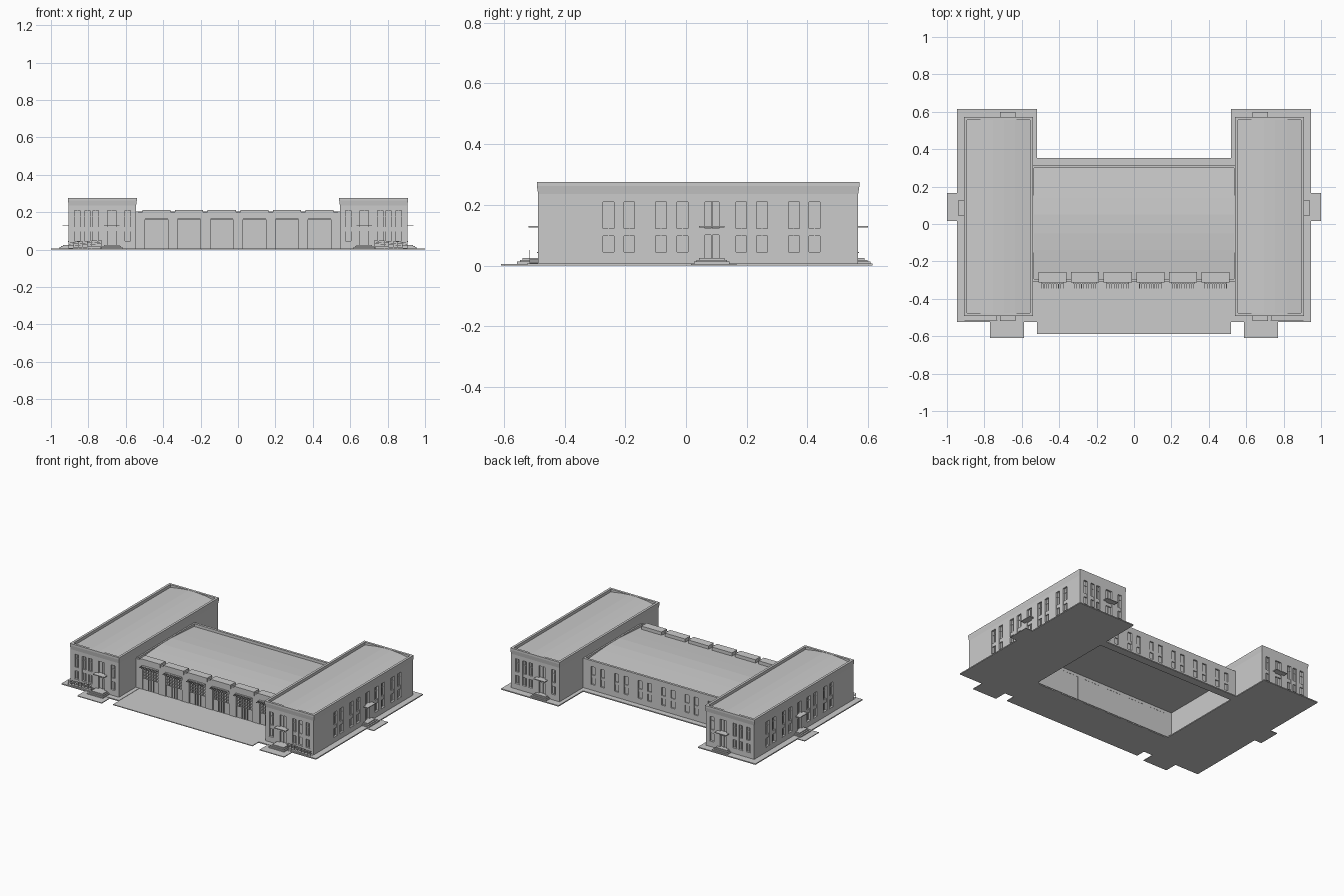
import bpy, bmesh
from mathutils import Vector

if "Cube" in bpy.data.objects:
    bpy.data.objects.remove(bpy.data.objects["Cube"])

X0, X1, Y0, Y1 = 0.545, 0.905, -0.487, 0.567      # right wing footprint


def finish(name, bm, mirror=False):
    bmesh.ops.recalc_face_normals(bm, faces=bm.faces)
    me = bpy.data.meshes.new(name)
    bm.to_mesh(me)
    bm.free()
    ob = bpy.data.objects.new(name, me)
    bpy.context.collection.objects.link(ob)
    if mirror:
        m = ob.modifiers.new("mirror", 'MIRROR')
        m.use_mirror_merge = False
    return ob


def boxes(name, items, mirror=False):
    bm = bmesh.new()
    for x0, x1, y0, y1, z0, z1 in items:
        vs = bmesh.ops.create_cube(bm, size=1)['verts']
        for v in vs:
            v.co = Vector(((x0 + x1) / 2 + v.co.x * (x1 - x0),
                           (y0 + y1) / 2 + v.co.y * (y1 - y0),
                           (z0 + z1) / 2 + v.co.z * (z1 - z0)))
    return finish(name, bm, mirror)


def prism(name, pts, axis, a, b, mirror=False):
    """Extrude a 2D (u, z) outline along x or y."""
    bm = bmesh.new()
    at = (lambda u, z, t: (t, u, z)) if axis == 'x' else (lambda u, z, t: (u, t, z))
    f = bm.faces.new([bm.verts.new(at(u, z, a)) for u, z in pts])
    ext = bmesh.ops.extrude_face_region(bm, geom=[f])['geom']
    move = Vector(at(0, 0, b - a))
    for v in ext:
        if isinstance(v, bmesh.types.BMVert):
            v.co += move
    return finish(name, bm, mirror)


def cut(ob, cutter):
    cutter.hide_render = True
    m = ob.modifiers.new("openings", 'BOOLEAN')
    m.operation, m.object, m.solver = 'DIFFERENCE', cutter, 'EXACT'
    bpy.context.view_layer.objects.active = ob
    bpy.ops.object.modifier_apply(modifier=m.name)
    bpy.data.objects.remove(cutter)


def fbox(face, u0, u1, d0, d1, z0, z1):
    """Box on a wing facade: u along the wall, d outward from it."""
    if face == 'side':
        return (X1 + d0, X1 + d1, u0, u1, z0, z1)
    if face == 'front':
        return (u0, u1, Y0 - d1, Y0 - d0, z0, z1)
    return (u0, u1, Y1 + d0, Y1 + d1, z0, z1)


# Wing shell: wall, flared cornice, parapet and roof well
bm = bmesh.new()
rings = []
for off, z in ((0, 0), (0, 0.235), (0.004, 0.262), (0.004, 0.275), (-0.012, 0.275), (-0.012, 0.25)):
    rings.append([bm.verts.new(c) for c in (
        (X0 - off, Y0 - off, z), (X1 + off, Y0 - off, z),
        (X1 + off, Y1 + off, z), (X0 - off, Y1 + off, z))])
for lo, hi in zip(rings, rings[1:]):
    for i in range(4):
        j = (i + 1) % 4
        bm.faces.new((lo[i], lo[j], hi[j], hi[i]))
bm.faces.new(rings[0])
bm.faces.new(rings[-1])
wing = finish("wing", bm)

# Wing windows, doors, canopies and steps
windows = {'side': (-0.255, -0.187, -0.082, -0.012, 0.182, 0.25, 0.355, 0.423),
           'front': (0.59, 0.76, 0.805, 0.86), 'back': (0.59, 0.76, 0.805, 0.86)}
doors = {'side': 0.085, 'front': 0.675, 'back': 0.675}
holes, spandrels, frames, canopies, steps, door_parts = [], [], [], [], [], []
for face, us in windows.items():
    w = 0.018 if face == 'side' else 0.014
    for u in us:
        holes.append(fbox(face, u - w, u + w, -0.012, 0.02, 0.045, 0.21))
        spandrels.append(fbox(face, u - w, u + w, -0.013, -0.004, 0.097, 0.122))
        frames.append(fbox(face, u - 0.0015, u + 0.0015, -0.013, -0.008, 0.045, 0.21))
        frames.append(fbox(face, u - w, u + w, -0.013, -0.008, 0.178, 0.181))
        frames.append(fbox(face, u - w - 0.002, u + w + 0.002, -0.012, 0.003, 0.042, 0.045))
    d = doors[face]
    holes.append(fbox(face, d - 0.023, d + 0.023, -0.012, 0.02, 0.025, 0.21))
    door_parts += [fbox(face, d - 0.002, d + 0.002, -0.013, -0.006, 0.025, 0.1),
                   fbox(face, d - 0.023, d + 0.023, -0.013, -0.004, 0.1, 0.122),
                   fbox(face, d - 0.002, d + 0.002, -0.013, -0.006, 0.122, 0.21)]
    canopies.append(fbox(face, d - 0.042, d + 0.042, -0.012, 0.032, 0.125, 0.13))
    for i in range(3):
        g = 0.008 * i
        reach = (0.07 if face == 'front' else 0.05 if face == 'side' else 0.04) - g * 1.2
        steps.append(fbox(face, d - 0.058 + g, d + 0.058 - g, -0.002, reach,
                          0.006 + 0.006 * i, 0.013 + 0.006 * i))
cut(wing, boxes("cutter", holes))
wing.modifiers.new("mirror", 'MIRROR').use_mirror_merge = False
boxes("window_spandrels", spandrels, True)
boxes("window_frames", frames, True)
boxes("door_frames", door_parts, True)
boxes("door_canopies", canopies, True)
boxes("door_steps", steps, True)

# Shallow arched wing roof
a, b = X0 + 0.012, X1 - 0.012
m = (a + b) / 2
prism("wing_roof", [(a, 0.249), (b, 0.249), (b, 0.256), (m + 0.09, 0.268), (m + 0.03, 0.2735),
                    (m - 0.03, 0.2735), (m - 0.09, 0.268), (a, 0.256)],
      'y', Y0 + 0.012, Y1 - 0.012, True)

# Paving around the wings and the hall
boxes("wing_paving", [(0.519, 0.947, -0.524, 0.615, 0, 0.007),
                      (0.588, 0.77, -0.61, -0.524, 0, 0.005),
                      (0.947, 1.0, 0.016, 0.166, 0, 0.005)], True)
boxes("court_paving", [(-0.519, 0.519, -0.588, -0.305, 0, 0.005)])
boxes("rear_paving", [(-0.519, 0.519, 0.305, 0.353, 0, 0.007)])

# Access ramp with railing beside each front door
prism("ramp", [(0.735, 0.006), (0.905, 0.006), (0.905, 0.008), (0.735, 0.02)],
      'y', -0.515, Y0, True)
for k, h in enumerate((0.012, 0.021, 0.03)):
    prism("ramp_rail_%d" % k, [(0.73, 0.02 + h - 0.001), (0.905, 0.008 + h - 0.001),
                               (0.905, 0.008 + h + 0.001), (0.73, 0.02 + h + 0.001)],
          'y', -0.516, -0.513, True)
boxes("ramp_posts", [(x - 0.0012, x + 0.0012, -0.516, -0.513, 0.006, 0.051 - 0.0686 * (x - 0.73))
                     for x in [0.732 + 0.0245 * i for i in range(8)]], True)

# Central hall: open-bottomed shell with rear windows
bays = [0.0875 + 0.1745 * i for i in range(-3, 3)]
rear = boxes("hall_rear_wall", [(-X0, X0, 0.299, 0.315, 0, 0.205)])
slots = [c + s for c in bays for s in (-0.035, 0.035)]
cut(rear, boxes("cutter", [(x - 0.015, x + 0.015, 0.305, 0.33, 0.045, 0.165) for x in slots]))
boxes("hall_rear_spandrels", [(x - 0.015, x + 0.015, 0.304, 0.311, 0.09, 0.108) for x in slots])
boxes("hall_side_parapets", [(0.535, 0.546, -0.3, 0.3, 0.18, 0.205)], True)
prism("hall_roof", [(-0.3, 0.18), (0.3, 0.18), (0.3, 0.186), (0.14, 0.198), (0.05, 0.203),
                    (-0.05, 0.203), (-0.14, 0.198), (-0.3, 0.186)], 'x', -0.54, 0.54)

# Hall front: piers, lintels, raised bay heads and glazing
piers = [(-X0, bays[0] - 0.061), (bays[-1] + 0.061, X0)]
piers += [(p + 0.061, q - 0.061) for p, q in zip(bays, bays[1:])]
boxes("hall_front_piers", [(p, q, -0.308, -0.294, 0, 0.2) for p, q in piers])
lintels, heads, glass, mull, fins = [], [], [], [], []
for c in bays:
    lintels.append((c - 0.061, c + 0.061, -0.308, -0.294, 0.16, 0.2))
    heads.append((c - 0.075, c + 0.075, -0.312, -0.257, 0.185, 0.211))
    glass.append((c - 0.061, c + 0.061, -0.298, -0.295, 0, 0.16))
    for i in range(7):
        x = c - 0.057 + 0.019 * i
        low = 0.005 if i in (2, 3, 4) else 0.08
        mull.append((x - 0.0015, x + 0.0015, -0.306, -0.297, low, 0.14))
    for z in (0.081, 0.1, 0.12, 0.14):
        mull.append((c - 0.058, c + 0.058, -0.306, -0.297, z - 0.0015, z + 0.0015))
    for i in range(10):
        x = c - 0.058 + 0.0129 * i
        fins.append((x - 0.0015, x + 0.0015, -0.345, -0.307, 0.162, 0.167))
    fins.append((c - 0.061, c + 0.061, -0.32, -0.307, 0.162, 0.167))
boxes("hall_lintels", lintels)
boxes("hall_bay_heads", heads)
boxes("hall_glazing", glass)
boxes("hall_mullions", mull)
boxes("hall_sunshades", fins)
